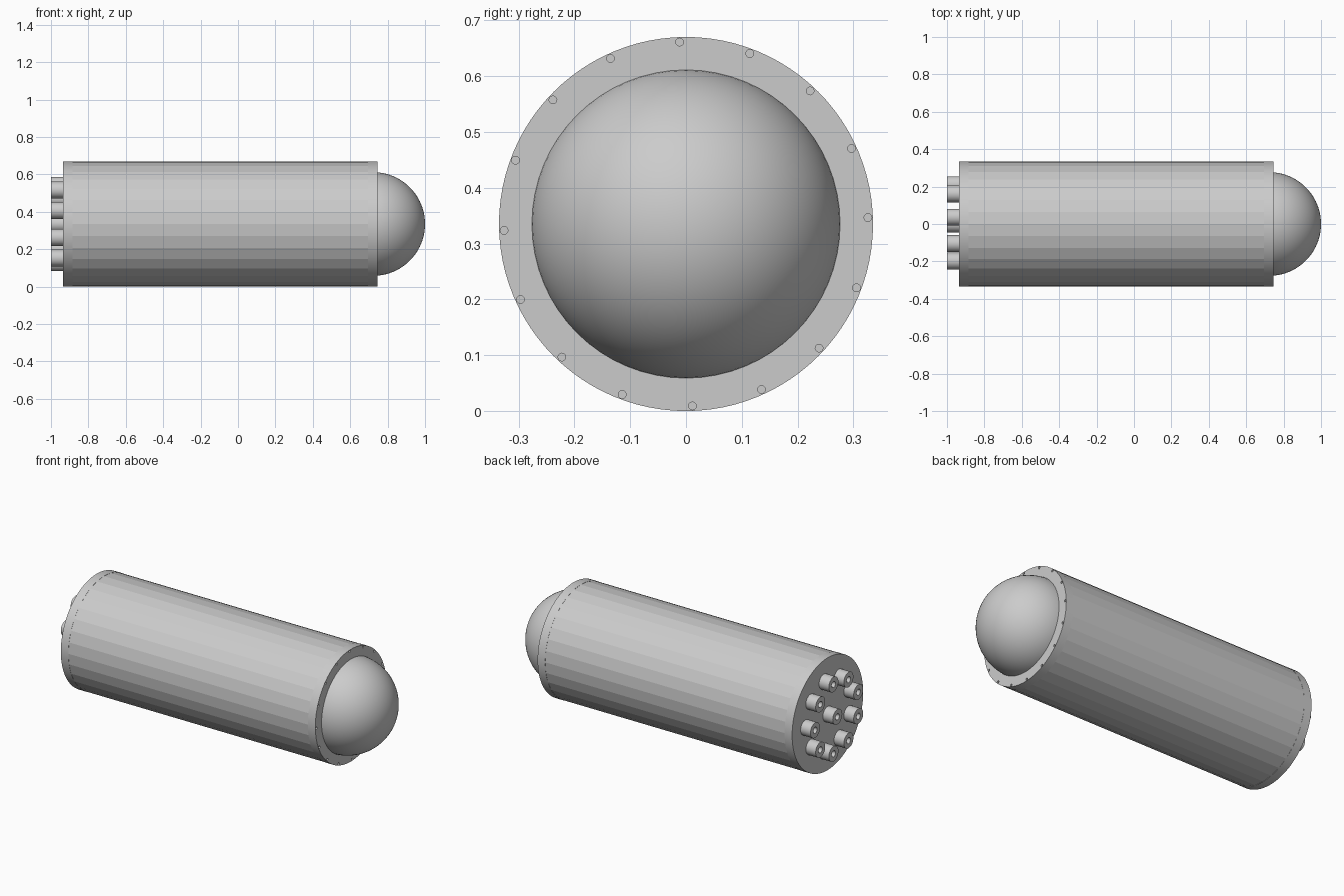
import bpy, bmesh
from math import sin, cos, pi, radians
from mathutils import Vector

cube = bpy.data.objects.get("Cube")
if cube:
    bpy.data.objects.remove(cube, do_unlink=True)

RADIUS = 0.335      # hull radius, also the height of its axis
BACK, FACE = -0.935, 0.745

grey = bpy.data.materials.new("light_grey")
grey.use_nodes = True
grey.diffuse_color = (0.6, 0.6, 0.6, 1)
grey.node_tree.nodes["Principled BSDF"].inputs["Base Color"].default_value = (0.6, 0.6, 0.6, 1)


def lathe(name, profile, sides, y=0.0, z=0.0, smooth=True):
    """Turn a profile of (x, radius) points around the x direction."""
    bm = bmesh.new()
    verts = [bm.verts.new((x, 0, r)) for x, r in profile]
    edges = [bm.edges.new(pair) for pair in zip(verts, verts[1:])]
    bmesh.ops.spin(bm, geom=verts + edges, cent=(0, 0, 0), axis=(1, 0, 0),
                   angle=2 * pi, steps=sides, use_merge=True)
    bmesh.ops.remove_doubles(bm, verts=bm.verts, dist=0.0001)
    bmesh.ops.recalc_face_normals(bm, faces=bm.faces)
    mesh = bpy.data.meshes.new(name)
    bm.to_mesh(mesh)
    bm.free()
    mesh.materials.append(grey)
    obj = bpy.data.objects.new(name, mesh)
    obj.location = (0, y, RADIUS + z)
    bpy.context.collection.objects.link(obj)
    if smooth:
        bpy.ops.object.select_all(action='DESELECT')
        obj.select_set(True)
        bpy.context.view_layer.objects.active = obj
        bpy.ops.object.shade_smooth_by_angle(angle=radians(30))
    return obj


def rod(x0, x1, r):
    return [(x0, 0), (x0, r), (x1, r), (x1, 0)]


# Faceted hull with a round collar at each end
lathe("hull", rod(BACK + 0.02, FACE - 0.04, RADIUS), 32, smooth=False)
lathe("back_collar", rod(BACK, BACK + 0.05, RADIUS), 96)
front_collar = lathe("front_collar", rod(FACE - 0.05, FACE, RADIUS), 96)

# Bolt holes around the front collar
bm = bmesh.new()
for i in range(16):
    a = radians(2 + 22.5 * i)
    made = bmesh.ops.create_cone(bm, cap_ends=True, segments=12, radius1=0.007,
                                 radius2=0.007, depth=0.06)
    for v in made["verts"]:
        v.co = Vector((FACE + v.co.z, 0.326 * cos(a) + v.co.y,
                       RADIUS + 0.326 * sin(a) + v.co.x))
bmesh.ops.recalc_face_normals(bm, faces=bm.faces)
mesh = bpy.data.meshes.new("bolt_hole_cutter")
bm.to_mesh(mesh)
bm.free()
mesh.materials.append(grey)
cutter = bpy.data.objects.new("bolt_hole_cutter", mesh)
bpy.context.collection.objects.link(cutter)
cutter.hide_render = True
cutter.hide_viewport = True
cutter.display_type = 'WIRE'
cut = front_collar.modifiers.new("bolt_holes", 'BOOLEAN')
cut.operation = 'DIFFERENCE'
cut.solver = 'EXACT'
cut.object = cutter

# Round dome on the front
DOME = 0.277
steps = 24
dome = [(1 - DOME + DOME * sin(pi / 2 * i / steps), DOME * cos(pi / 2 * i / steps))
        for i in range(steps + 1)]
lathe("dome", dome, 64)

# Hollow nozzles on the back: one in the middle, nine around it
nozzle = [(BACK + 0.005, 0), (BACK + 0.005, 0.045), (-1, 0.045), (-1, 0.018),
          (BACK - 0.005, 0.018), (BACK - 0.005, 0)]
lathe("centre_nozzle", nozzle, 32)
for i in range(9):
    a = radians(40 * i)
    lathe(f"outer_nozzle_{i + 1}", nozzle, 32, 0.21 * cos(a), 0.21 * sin(a))
